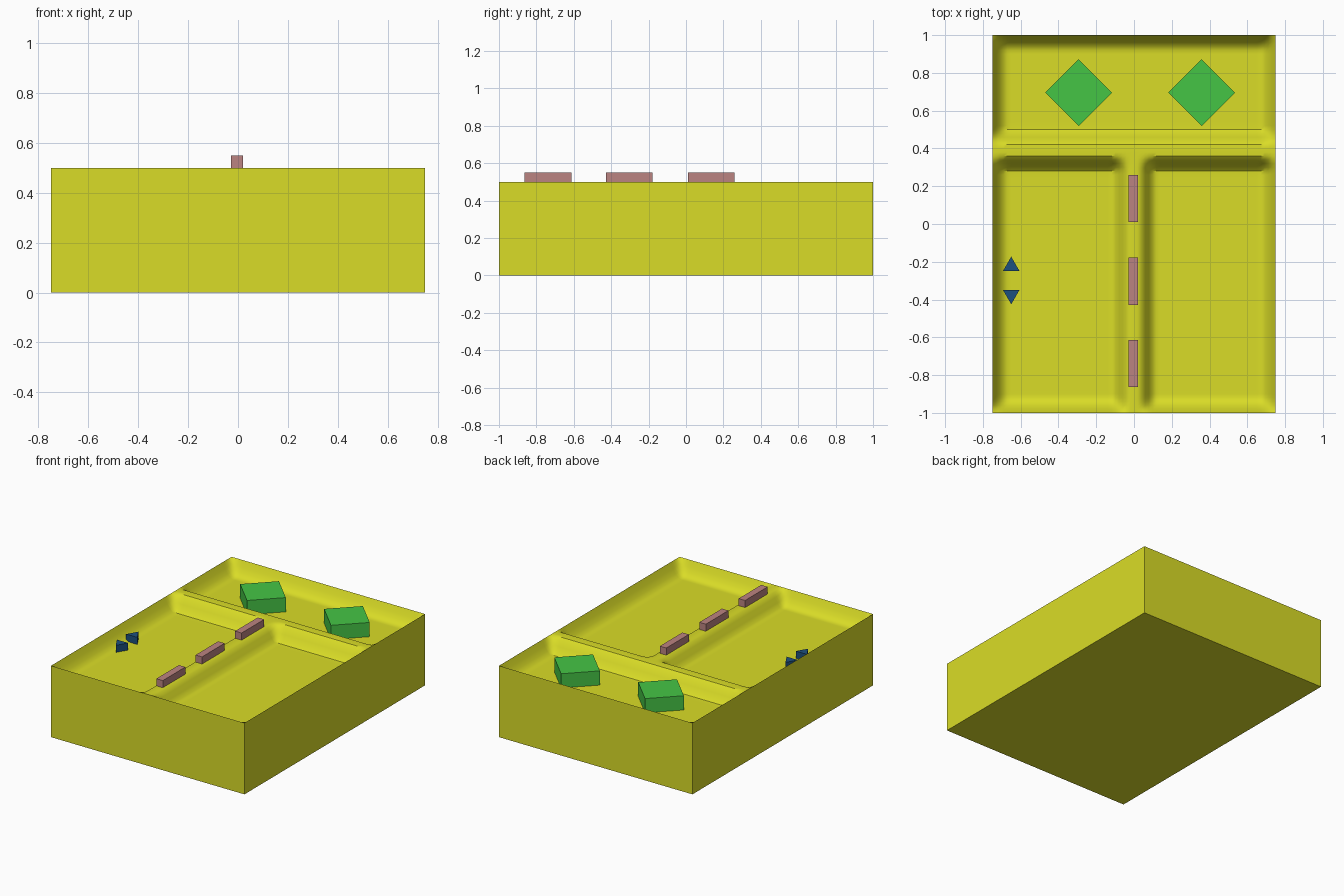
import bpy, bmesh, math

if "Cube" in bpy.data.objects:
    bpy.data.objects.remove(bpy.data.objects["Cube"])

W, L, H, DEPTH = 1.5, 2.0, 0.5, 0.1
RIDGE_Y = 0.39


def material(name, rgb):
    m = bpy.data.materials.new(name)
    m.diffuse_color = (*rgb, 1)
    m.use_nodes = True
    m.node_tree.nodes["Principled BSDF"].inputs["Base Color"].default_value = m.diffuse_color
    return m


yellow = material("yellow", (0.7, 0.72, 0.02))
green = material("green", (0.06, 0.56, 0.06))
pink = material("dusty_pink", (0.5, 0.23, 0.22))
blue = material("dark_blue", (0.012, 0.08, 0.21))


def clamp(t):
    return max(0.0, min(1.0, t))


def rim(d):
    # slope that starts sharply at the rim and eases into the floor
    return 1 - (1 - clamp(d / 0.085)) ** 2


def ridge(d):
    # rounded divider: flat crest, smooth flank
    t = clamp((abs(d) - 0.025) / 0.09)
    return t * t * (3 - 2 * t)


def top_height(x, y):
    f = rim(W / 2 - abs(x)) * rim(L / 2 - abs(y)) * ridge(y - RIDGE_Y)
    if y < RIDGE_Y:
        f *= ridge(x)
    return H - DEPTH * f


# Tray body: sculpted top with three shallow basins, straight sides, flat base
bm = bmesh.new()
NX, NY = 76, 100
bmesh.ops.create_grid(bm, x_segments=NX, y_segments=NY, size=0.5)
for v in bm.verts:
    v.co.x *= W
    v.co.y *= L
    v.co.z = top_height(v.co.x, v.co.y)
border = [e for e in bm.edges if e.is_boundary]
ext = bmesh.ops.extrude_edge_only(bm, edges=border)["geom"]
for v in ext:
    if isinstance(v, bmesh.types.BMVert):
        v.co.z = 0
low = [e for e in ext if isinstance(e, bmesh.types.BMEdge) and e.is_boundary]
bmesh.ops.contextual_create(bm, geom=low)
bmesh.ops.recalc_face_normals(bm, faces=bm.faces)
mesh = bpy.data.meshes.new("tray_body")
bm.to_mesh(mesh)
bm.free()
body = bpy.data.objects.new("tray_body", mesh)
bpy.context.collection.objects.link(body)
mesh.materials.append(yellow)
bpy.context.view_layer.objects.active = body
body.select_set(True)
bpy.ops.object.shade_smooth_by_angle(angle=math.radians(35))


def block(name, loc, size, mat, turn=0):
    bpy.ops.mesh.primitive_cube_add(size=1, location=loc, rotation=(0, 0, turn))
    o = bpy.context.object
    o.name = name
    o.scale = size
    o.data.materials.append(mat)


# Diamond blocks in the back basin
for i, x in enumerate((-0.293, 0.358)):
    block(f"diamond_block_{i + 1}", (x, 0.695, 0.45), (0.25, 0.25, 0.1),
          green, math.pi / 4)

# Bars along the centre divider
for i, y in enumerate((-0.738, -0.303, 0.135)):
    block(f"divider_bar_{i + 1}", (-0.004, y, 0.525), (0.05, 0.25, 0.05), pink)

# Pair of triangular buttons, pointing back and front
for name, y, turn in (("back_arrow_button", -0.223, 0),
                      ("front_arrow_button", -0.375, math.pi)):
    bpy.ops.mesh.primitive_cylinder_add(vertices=3, radius=0.05, depth=0.05,
                                        location=(-0.65, y, 0.425),
                                        rotation=(0, 0, turn))
    o = bpy.context.object
    o.name = name
    o.data.materials.append(blue)
